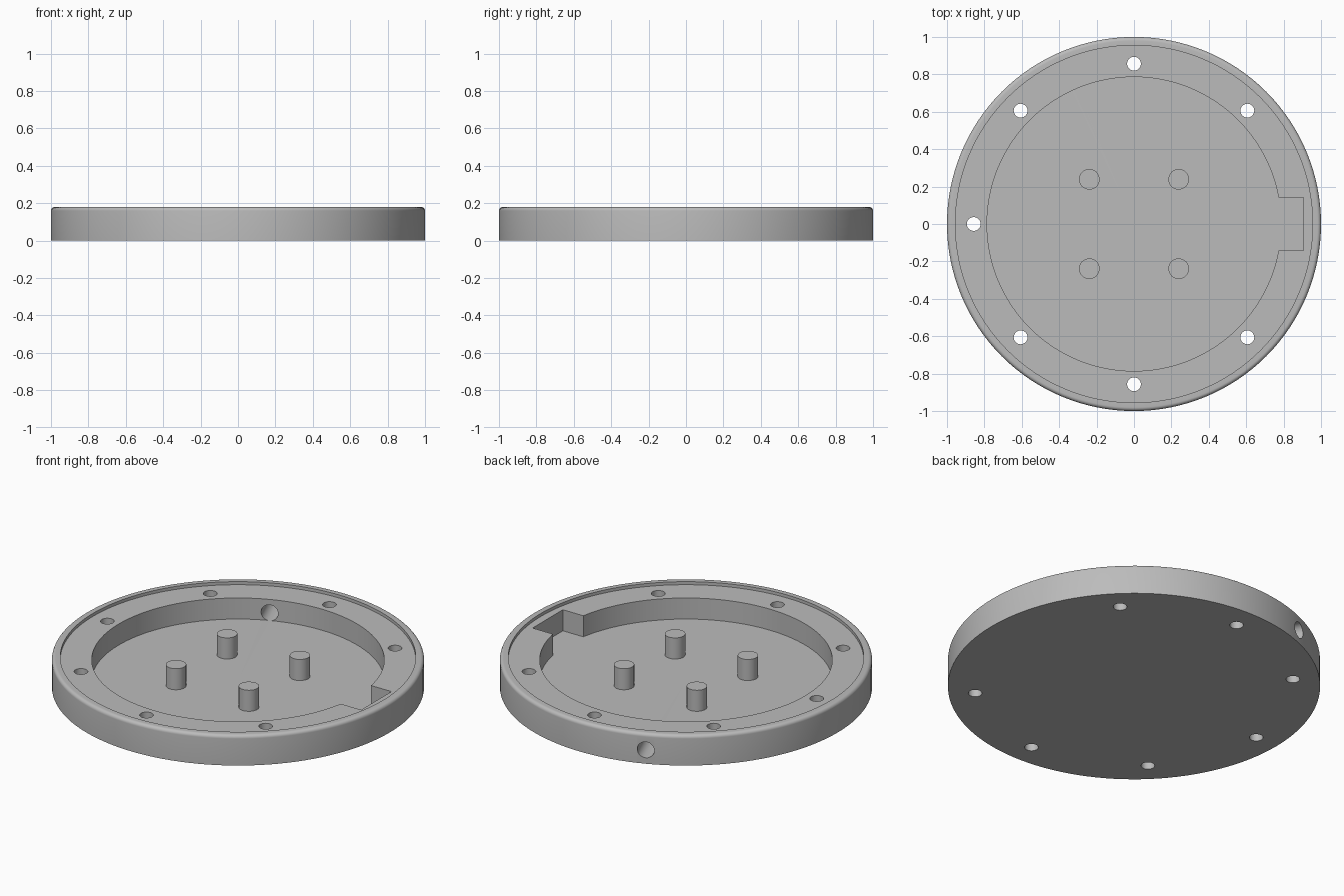
import bpy
import bmesh
import math
from mathutils import Vector, Matrix

if "Cube" in bpy.data.objects:
    bpy.data.objects.remove(bpy.data.objects["Cube"], do_unlink=True)

FLOOR, LEDGE, TOP = 0.036, 0.161, 0.179
INNER, LIP, FILLET = 0.786, 0.955, 0.02
SEGMENTS = 128

grey = bpy.data.materials.new("plain grey")
grey.use_nodes = True
colour = (0.5, 0.5, 0.5, 1)
grey.diffuse_color = colour
grey.node_tree.nodes["Principled BSDF"].inputs["Base Color"].default_value = colour


def add_object(name, bm):
    mesh = bpy.data.meshes.new(name)
    bmesh.ops.recalc_face_normals(bm, faces=bm.faces)
    bm.to_mesh(mesh)
    bm.free()
    mesh.materials.append(grey)
    obj = bpy.data.objects.new(name, mesh)
    bpy.context.collection.objects.link(obj)
    return obj


def cylinder(name, radius, length, centre, axis=(0, 0, 1)):
    turn = Vector((0, 0, 1)).rotation_difference(Vector(axis)).to_matrix().to_4x4()
    bm = bmesh.new()
    bmesh.ops.create_cone(bm, cap_ends=True, segments=40, radius1=radius, radius2=radius,
                          depth=length, matrix=Matrix.Translation(centre) @ turn)
    return add_object(name, bm)


def box(name, low, high):
    low, high = Vector(low), Vector(high)
    bm = bmesh.new()
    bmesh.ops.create_cube(bm, size=1, matrix=Matrix.Translation((low + high) / 2)
                          @ Matrix.Diagonal((*(high - low), 1)))
    return add_object(name, bm)


def smooth(obj):
    bpy.ops.object.select_all(action="DESELECT")
    obj.select_set(True)
    bpy.context.view_layer.objects.active = obj
    bpy.ops.object.shade_smooth_by_angle(angle=math.radians(30))


# Round tray: lathed profile with rounded outer rim, lip, ledge and cavity
profile = [(0, 0), (1, 0)]
for i in range(7):
    a = math.radians(15 * i)
    profile.append((1 - FILLET + FILLET * math.cos(a), TOP - FILLET + FILLET * math.sin(a)))
profile += [(LIP, TOP), (LIP, LEDGE), (INNER, LEDGE), (INNER, FLOOR), (0, FLOOR)]
bm = bmesh.new()
verts = [bm.verts.new((r, 0, z)) for r, z in profile]
edges = [bm.edges.new(pair) for pair in zip(verts, verts[1:])]
bmesh.ops.spin(bm, geom=verts + edges, cent=(0, 0, 0), axis=(0, 0, 1),
               angle=math.tau, steps=SEGMENTS, use_merge=True)
bmesh.ops.remove_doubles(bm, verts=bm.verts, dist=0.0001)
tray = add_object("round_tray", bm)

# Cutters: screw holes, notch in the ledge and cable hole in the wall
cutters = [box("notch_cutter", (0.7, -0.142, FLOOR), (0.907, 0.142, 0.3))]
for i in range(1, 8):
    a = math.radians(45 * i)
    cutters.append(cylinder("screw_hole_cutter", 0.037, 0.6,
                            (0.857 * math.cos(a), 0.857 * math.sin(a), 0.1)))
a = math.radians(112.5)
outward = Vector((math.cos(a), math.sin(a), 0))
cutters.append(cylinder("cable_hole_cutter", 0.047, 0.5,
                        outward * 0.9 + Vector((0, 0, 0.082)), outward))

bpy.context.view_layer.objects.active = tray
for cutter in cutters:
    cutter.hide_render = True
    mod = tray.modifiers.new("cut", "BOOLEAN")
    mod.operation = "DIFFERENCE"
    mod.solver = "EXACT"
    mod.object = cutter
    bpy.ops.object.modifier_apply(modifier=mod.name)
    bpy.data.objects.remove(cutter, do_unlink=True)
smooth(tray)

# Four standing posts on the tray floor
for x in (-0.239, 0.239):
    for y in (-0.239, 0.239):
        base = FLOOR - 0.01
        smooth(cylinder("post", 0.055, LEDGE - base, (x, y, (LEDGE + base) / 2)))
